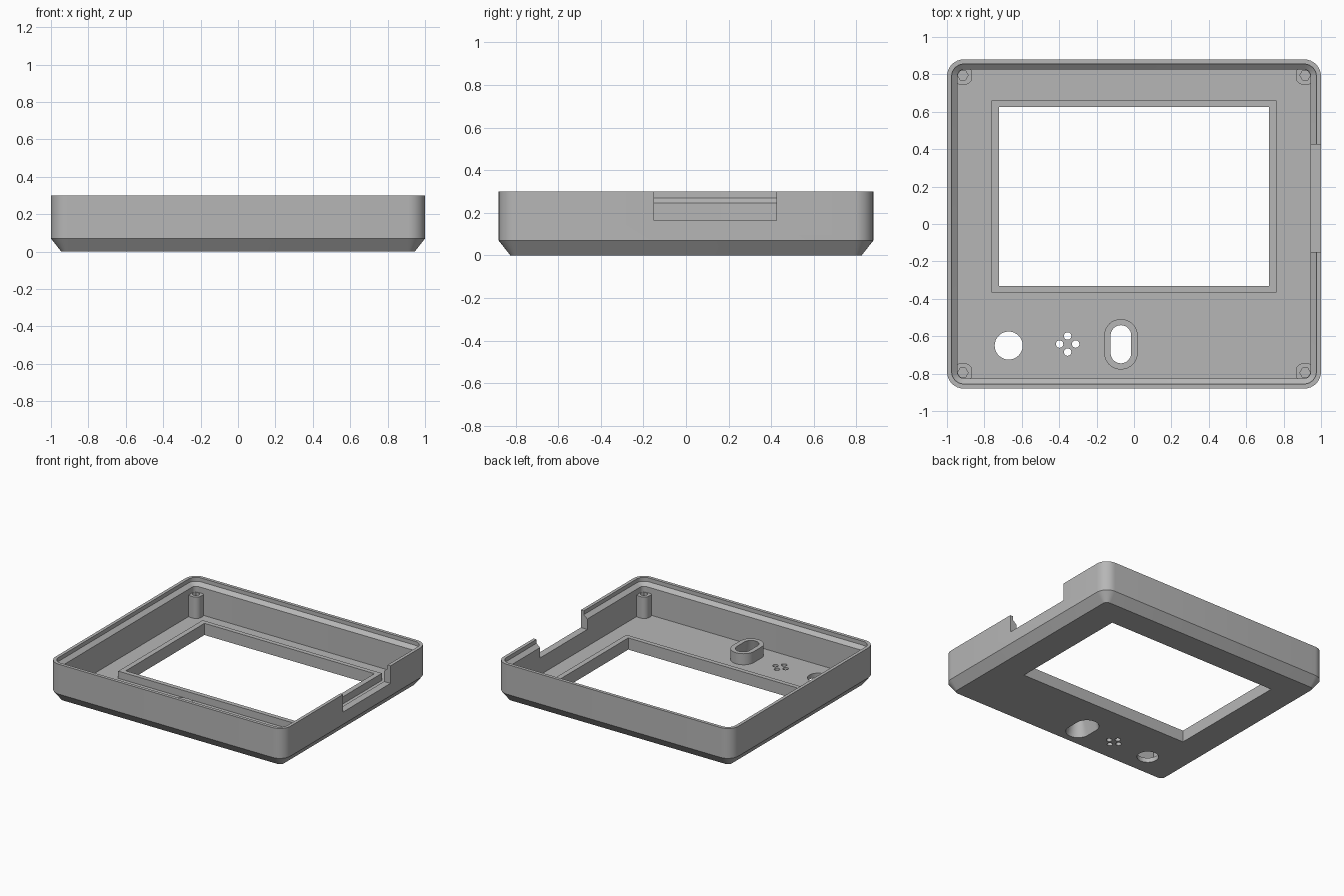
import bpy
import bmesh
import math

cube = bpy.data.objects.get("Cube")
if cube:
    bpy.data.objects.remove(cube, do_unlink=True)

GREY = (0.47, 0.47, 0.47, 1)
grey = bpy.data.materials.new("plain grey")
grey.use_nodes = True
grey.diffuse_color = GREY
grey.node_tree.nodes["Principled BSDF"].inputs["Base Color"].default_value = GREY

HX, HY, TOP, FLOOR, WALL = 1.0, 0.88, 0.30, 0.035, 0.055


def outline(cx, cy, hx, hy, r=0.0, steps=8):
    """Rounded rectangle; becomes a circle or slot when r reaches the half size."""
    pts = []
    for q, (sx, sy) in enumerate(((1, 1), (-1, 1), (-1, -1), (1, -1))):
        for i in range(steps + 1 if r else 1):
            a = (q + i / steps) * math.pi / 2
            pts.append((cx + sx * (hx - r) + r * math.cos(a),
                        cy + sy * (hy - r) + r * math.sin(a)))
    return pts


def loft(name, rings):
    """Solid skinned through (outline, z) rings, capped at both ends."""
    bm = bmesh.new()
    loops = [[bm.verts.new((x, y, z)) for x, y in pts] for pts, z in rings]
    for low, high in zip(loops, loops[1:]):
        n = len(low)
        for i in range(n):
            j = (i + 1) % n
            bm.faces.new((low[i], low[j], high[j], high[i]))
    bm.faces.new(loops[0][::-1])
    bm.faces.new(loops[-1])
    bmesh.ops.remove_doubles(bm, verts=bm.verts, dist=1e-5)
    bmesh.ops.recalc_face_normals(bm, faces=bm.faces)
    mesh = bpy.data.meshes.new(name)
    bm.to_mesh(mesh)
    bm.free()
    mesh.materials.append(grey)
    ob = bpy.data.objects.new(name, mesh)
    bpy.context.collection.objects.link(ob)
    return ob


def prism(name, pts, z0, z1):
    return loft(name, [(pts, z0), (pts, z1)])


def activate(ob):
    bpy.ops.object.select_all(action='DESELECT')
    ob.select_set(True)
    bpy.context.view_layer.objects.active = ob


def cut(ob, cutters):
    activate(ob)
    for c in cutters:
        c.hide_render = True
        mod = ob.modifiers.new("cut", 'BOOLEAN')
        mod.operation, mod.solver, mod.object = 'DIFFERENCE', 'EXACT', c
        bpy.ops.object.modifier_apply(modifier=mod.name)


def shell_ring(inset, z):
    return outline(0, 0, HX - inset, HY - inset, 0.09 - inset), z


# Tray: chamfered base, outer wall, stepped lip, inner wall and floor
shell = loft("shell", [shell_ring(i, z) for i, z in (
    (WALL, 0), (0, 0.07), (0, TOP), (0.025, TOP),
    (0.025, 0.27), (WALL, 0.245), (WALL, FLOOR))])

# Raised border around the screen and raised collar around the slot
frame = prism("screen_frame", outline(0, 0.147, 0.763, 0.513), FLOOR, 0.09)
SLOT = (-0.07, -0.643)
collar = prism("slot_collar", outline(*SLOT, 0.09, 0.135, 0.09), FLOOR, 0.12)

# Openings
screen = prism("screen_cutter", outline(0, 0.147, 0.723, 0.478), -0.1, 0.2)
slot = loft("slot_cutter", [
    (outline(*SLOT, r, r + 0.047, r), z)
    for r, z in ((0.087, -0.02), (0.086, 0), (0.055, 0.12), (0.055, 0.2))])
notch = prism("notch_cutter", outline(1, 0.1375, 0.1, 0.2875), 0.165, 0.4)
button = prism("button_cutter", outline(-0.67, -0.65, 0.075, 0.075, 0.075), -0.1, 0.2)
sound = []
for dx, dy in ((1, 0), (-1, 0), (0, 1), (0, -1)):
    hole = outline(-0.355 + 0.043 * dx, -0.642 + 0.043 * dy, 0.02, 0.02, 0.02, 4)
    sound.append(prism("sound_hole_cutter", hole, -0.1, 0.2))

cut(shell, [screen, slot, notch, button] + sound)
cut(frame, [screen])
cut(collar, [slot])
cutters = [screen, slot, notch, button] + sound

# Corner screw posts with blind pilot holes
posts = []
for sx, side in ((1, "left"), (-1, "right")):
    for sy, end in ((1, "back"), (-1, "front")):
        x, y = 0.915 * sx, 0.795 * sy
        post = prism(f"{end}_{side}_screw_post", outline(x, y, 0.05, 0.05, 0.04), FLOOR, 0.2)
        ring = [(x + 0.028 * math.cos(k * math.pi / 3),
                 y + 0.028 * math.sin(k * math.pi / 3)) for k in range(6)]
        pilot = prism("pilot_cutter", ring, 0.06, 0.3)
        cut(post, [pilot])
        cutters.append(pilot)
        posts.append(post)

for c in cutters:
    bpy.data.objects.remove(c, do_unlink=True)

for ob in [shell, frame, collar] + posts:
    activate(ob)
    bpy.ops.object.shade_smooth_by_angle(angle=math.radians(25))
